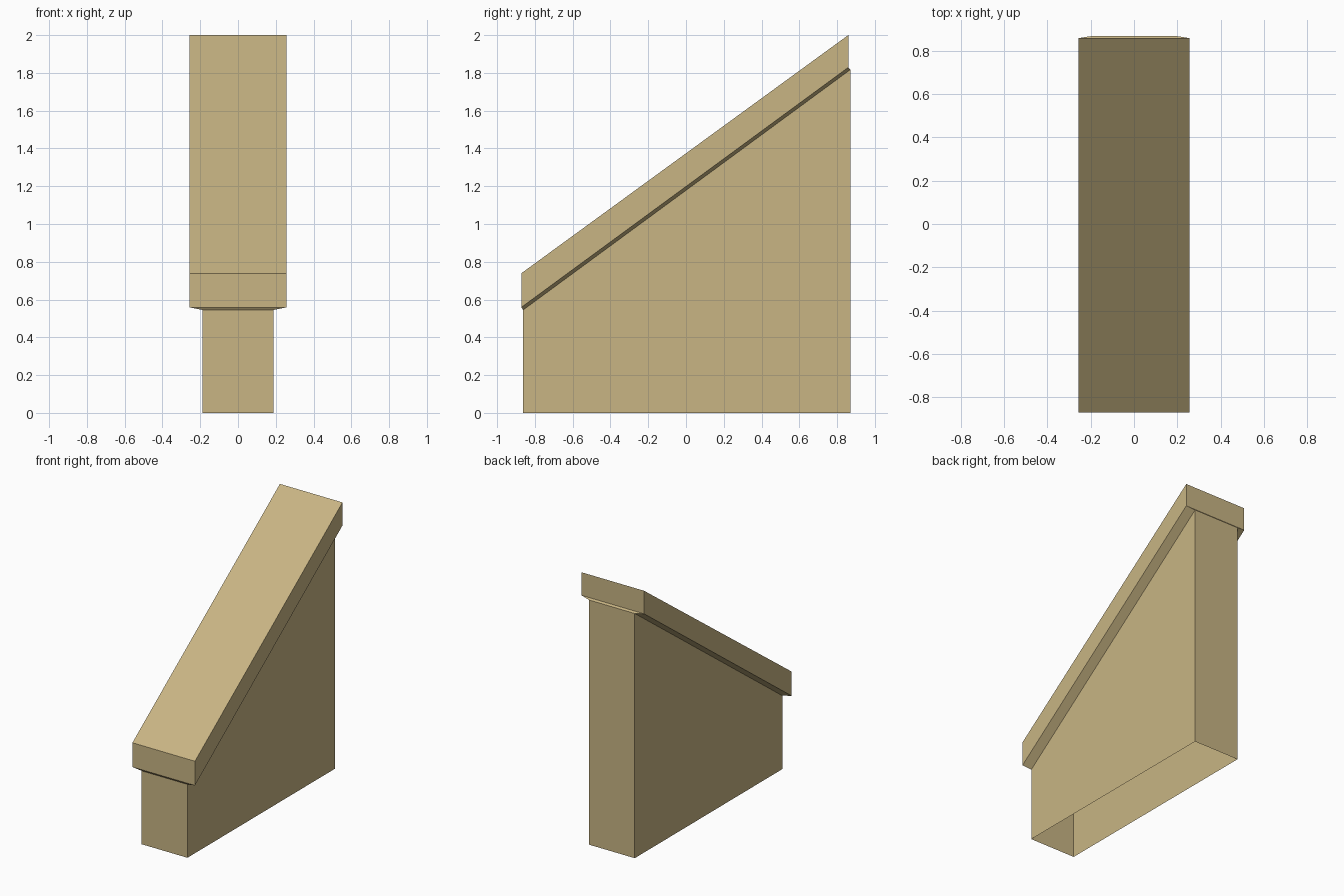
import bpy
import bmesh

if "Cube" in bpy.data.objects:
    bpy.data.objects.remove(bpy.data.objects["Cube"])

stone = bpy.data.materials.new("sandstone")
stone.diffuse_color = (0.58, 0.46, 0.23, 1.0)
stone.use_nodes = True
stone.node_tree.nodes["Principled BSDF"].inputs["Base Color"].default_value = stone.diffuse_color


def ring(bm, half_width, y_front, y_back, z_front, z_back):
    """Four-cornered loop whose height may differ between front and back."""
    return [bm.verts.new(p) for p in (
        (-half_width, y_front, z_front), (half_width, y_front, z_front),
        (half_width, y_back, z_back), (-half_width, y_back, z_back))]


def loft(name, sections, close_top=False):
    """Skin a stack of rings; the lower end stays open."""
    bm = bmesh.new()
    rings = [ring(bm, *s) for s in sections]
    for low, high in zip(rings, rings[1:]):
        for i in range(4):
            j = (i + 1) % 4
            bm.faces.new((low[i], low[j], high[j], high[i]))
    if close_top:
        bm.faces.new(rings[-1])
    mesh = bpy.data.meshes.new(name)
    bm.to_mesh(mesh)
    bm.free()
    mesh.materials.append(stone)
    obj = bpy.data.objects.new(name, mesh)
    bpy.context.collection.objects.link(obj)
    return obj


wall_top = (0.188, -0.862, 0.87, 0.545, 1.817)

# Sloping wall, hollow and open underneath
loft("wall", [(0.188, -0.862, 0.87, 0.0, 0.0), wall_top])

# Overhanging coping: splayed lip, upright edge, sloping top
loft("coping", [wall_top,
                (0.257, -0.872, 0.859, 0.559, 1.829),
                (0.257, -0.872, 0.859, 0.739, 2.0)], close_top=True)
